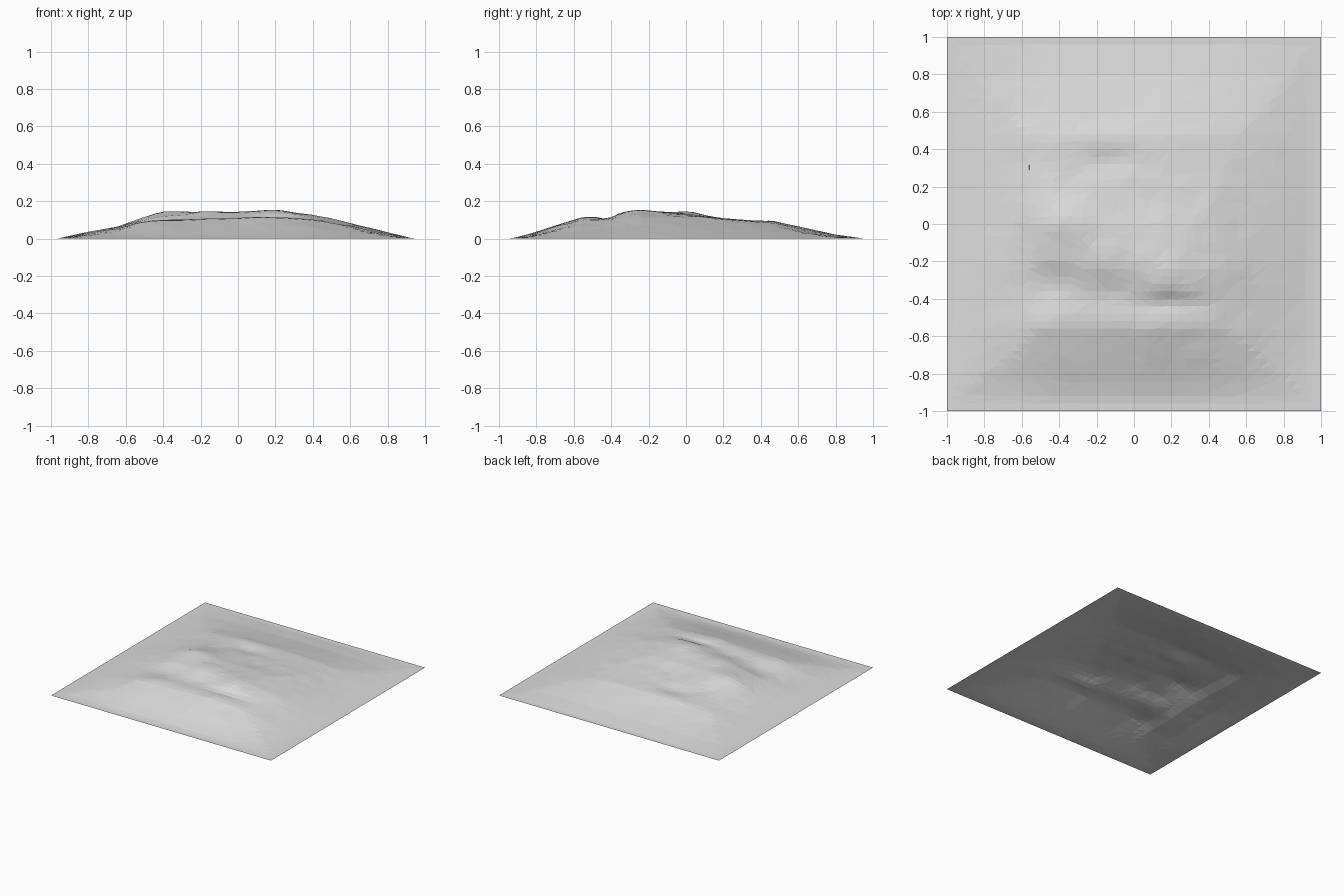
import bpy
import bmesh
import math
from mathutils import Vector, noise

cube = bpy.data.objects.get("Cube")
if cube:
    bpy.data.objects.remove(cube)

PEAK = 0.158

# Skyline profiles: (position, height) across the width and along the depth
WIDTH_PROFILE = [(-1, 0), (-0.97, 0), (-0.8, 0.038), (-0.64, 0.068), (-0.55, 0.1),
                 (-0.42, 0.13), (-0.2, 0.143), (0, 0.15), (0.15, PEAK), (0.25, 0.152),
                 (0.4, 0.13), (0.6, 0.085), (0.8, 0.035), (0.94, 0), (1, 0)]
DEPTH_PROFILE = [(-1, 0), (-0.94, 0), (-0.85, 0.022), (-0.7, 0.07), (-0.55, 0.113),
                 (-0.43, 0.123), (-0.3, 0.15), (-0.22, PEAK), (-0.1, 0.146), (0, 0.139),
                 (0.15, 0.123), (0.3, 0.105), (0.47, 0.094), (0.6, 0.064), (0.8, 0.022),
                 (0.96, 0), (1, 0)]

# Local knolls and hollows: x, y, x radius, y radius, height
BUMPS = [(-0.38, 0.0, 0.17, 0.12, 0.02),
         (-0.42, -0.32, 0.2, 0.12, -0.034),
         (-0.12, -0.36, 0.16, 0.1, -0.02),
         (0.2, -0.42, 0.16, 0.05, -0.016),
         (-0.2, 0.46, 0.15, 0.08, 0.008),
         (-0.12, 0.33, 0.14, 0.07, -0.012),
         (0.1, 0.15, 0.2, 0.15, -0.012)]


def sample(profile, t):
    for (a, ha), (b, hb) in zip(profile, profile[1:]):
        if t <= b:
            return ha + (hb - ha) * (t - a) / (b - a)
    return 0.0


def height(x, y):
    across, along = sample(WIDTH_PROFILE, x), sample(DEPTH_PROFILE, y)
    base = 0.7 * across * along / PEAK + 0.3 * min(across, along)
    for bx, by, rx, ry, h in BUMPS:
        base += h * math.exp(-((x - bx) / rx) ** 2 - ((y - by) / ry) ** 2)
    rough = noise.noise(Vector((x * 5, y * 5, 0.5))) * 0.05
    rough += noise.noise(Vector((x * 11, y * 11, 2.5))) * 0.03
    return min(PEAK, max(0.0, base * (1 + rough)))


# Open sheet of ground raised into hills
bm = bmesh.new()
bmesh.ops.create_grid(bm, x_segments=50, y_segments=50, size=1)
for v in bm.verts:
    inside = max(abs(v.co.x), abs(v.co.y)) < 0.99
    v.co.z = height(v.co.x, v.co.y) if inside else 0.0
bmesh.ops.triangulate(bm, faces=bm.faces[:])
mesh = bpy.data.meshes.new("terrain")
bm.to_mesh(mesh)
bm.free()
terrain = bpy.data.objects.new("terrain", mesh)
bpy.context.collection.objects.link(terrain)

# Irregular low-poly facets
facets = terrain.modifiers.new("facets", "DECIMATE")
facets.ratio = 0.28

# Light grey ground
grey = bpy.data.materials.new("light_grey")
grey.use_nodes = True
colour = (0.72, 0.72, 0.72, 1)
grey.diffuse_color = colour
grey.node_tree.nodes["Principled BSDF"].inputs["Base Color"].default_value = colour
mesh.materials.append(grey)
